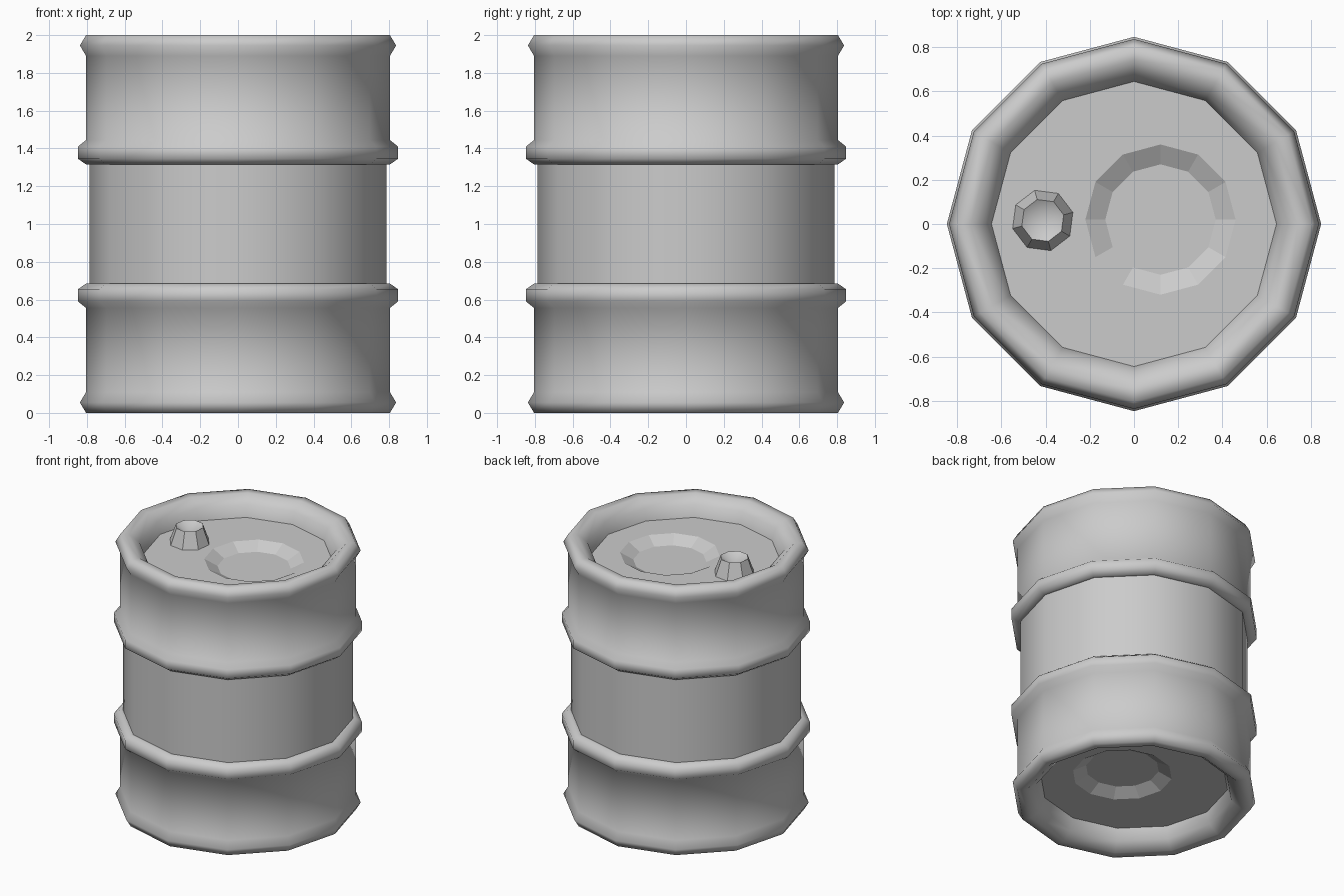
import bpy, bmesh
from math import pi, cos, sin, radians

if "Cube" in bpy.data.objects:
    bpy.data.objects.remove(bpy.data.objects["Cube"])


def loft(name, rings, sides, turn=0.0, cap_start=True, cap_end=True, smooth=65, flat_above=None):
    """Skin a stack of (radius, z, cx, cy) rings; radius 0 closes to a point."""
    bm = bmesh.new()
    loops = []
    for r, z, cx, cy in rings:
        loops.append([bm.verts.new((cx + r * cos(turn + 2 * pi * k / sides),
                                    cy + r * sin(turn + 2 * pi * k / sides), z))
                      for k in range(sides)])
    for a, b in zip(loops, loops[1:]):
        for k in range(sides):
            j = (k + 1) % sides
            bm.faces.new((a[k], a[j], b[j], b[k]))
    if cap_start:
        bm.faces.new(loops[0][::-1])
    if cap_end:
        bm.faces.new(loops[-1])
    bmesh.ops.remove_doubles(bm, verts=bm.verts, dist=1e-5)
    bmesh.ops.recalc_face_normals(bm, faces=bm.faces)
    me = bpy.data.meshes.new(name)
    bm.to_mesh(me)
    bm.free()
    ob = bpy.data.objects.new(name, me)
    bpy.context.collection.objects.link(ob)
    bpy.context.view_layer.objects.active = ob
    ob.select_set(True)
    bpy.ops.object.shade_smooth_by_angle(angle=radians(smooth))
    ob.select_set(False)
    return ob


# Upper half of the drum: waist, hoop, wall, rolled rim, sunken lid
LID = 1.86
DISH = (0.12, 0.02)
half = [(r, z, 0, 0) for r, z in (
    (0.785, 1.315), (0.804, 1.315),                                  # step under hoop
    (0.847, 1.345), (0.847, 1.41), (0.804, 1.445),                   # hoop
    (0.804, 1.89), (0.837, 1.945), (0.804, 2.0), (0.74, 2.0),        # rolled rim
    (0.672, 1.945), (0.645, LID))]                                   # inner wall to lid
half += [(0.34, LID, *DISH), (0.25, LID - 0.05, *DISH)]              # pressed dish

# Lower half mirrors the upper one
lower = [(r, 2 - z, cx, cy) for r, z, cx, cy in reversed(half)]
drum = loft("drum_body", lower + half, 12)

# Dish and lid faces stay faceted
for f in drum.data.polygons:
    x, y, z = f.center
    if (x - DISH[0]) ** 2 + (y - DISH[1]) ** 2 < 0.33 ** 2:
        f.use_smooth = False

# Filler spout on the lid, with a hollow top
C = (-0.413, 0.016)
loft("filler_spout",
     [(0.143, LID - 0.005, *C), (0.098, LID + 0.12, *C), (0.0, LID + 0.06, *C)],
     8, turn=radians(15), cap_end=False, smooth=35)
